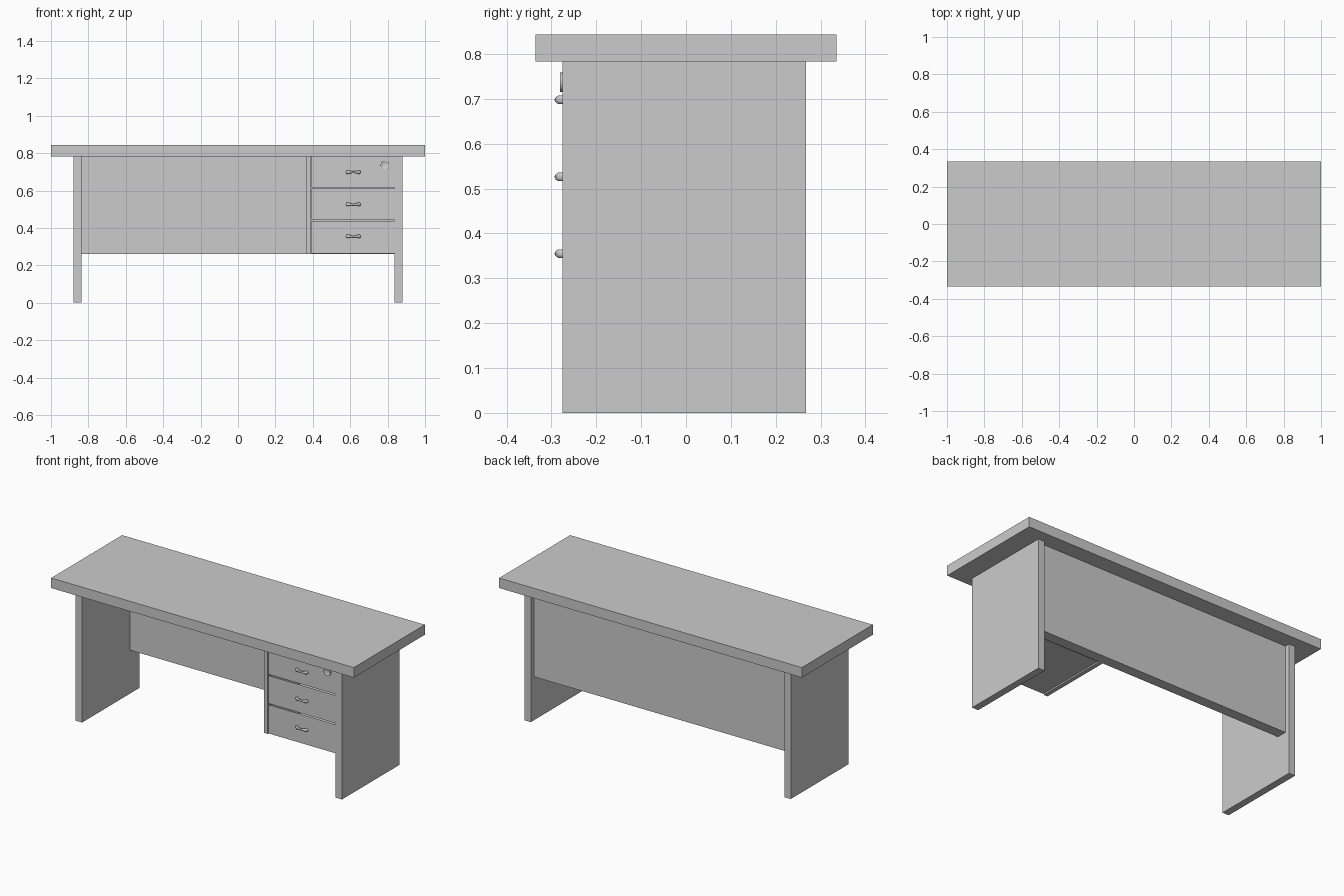
import bpy, bmesh, math
from mathutils import Matrix, Vector

if "Cube" in bpy.data.objects:
    bpy.data.objects.remove(bpy.data.objects["Cube"])


def finish(name, bm, smooth=False):
    bmesh.ops.recalc_face_normals(bm, faces=bm.faces[:])
    me = bpy.data.meshes.new(name)
    bm.to_mesh(me)
    bm.free()
    ob = bpy.data.objects.new(name, me)
    bpy.context.collection.objects.link(ob)
    if smooth:
        bpy.ops.object.select_all(action='DESELECT')
        bpy.context.view_layer.objects.active = ob
        ob.select_set(True)
        bpy.ops.object.shade_smooth_by_angle(angle=math.radians(40))
    return ob


def add_box(bm, x, y, z):
    size = (x[1] - x[0], y[1] - y[0], z[1] - z[0])
    mid = (sum(x) / 2, sum(y) / 2, sum(z) / 2)
    bmesh.ops.create_cube(bm, size=1,
                          matrix=Matrix.Translation(mid) @ Matrix.Diagonal((*size, 1)))


def box(name, x, y, z):
    bm = bmesh.new()
    add_box(bm, x, y, z)
    return finish(name, bm)


FRONT, UNDER = -0.275, 0.783

# Table top, end panels, back panel and drawer divider
box("table_top", (-1, 1), (-0.335, 0.335), (UNDER, 0.843))
for side, x in (("left", (-0.88, -0.838)), ("right", (0.838, 0.88))):
    box(side + "_end_panel", x, (FRONT, 0.268), (0, UNDER))
box("back_panel", (-0.838, 0.838), (0.177, 0.239), (0.26, UNDER))
box("drawer_divider", (0.363, 0.388), (FRONT, 0.177), (0.26, UNDER))


def drawer(name, z0, z1):
    # Open-topped tray: box with its top face inset and pushed down
    bm = bmesh.new()
    add_box(bm, (0.393, 0.836), (FRONT + 0.001, 0.17), (z0, z1))
    bm.faces.ensure_lookup_table()
    top = max(bm.faces, key=lambda f: f.calc_center_median().z)
    bmesh.ops.inset_region(bm, faces=[top], thickness=0.018)
    bmesh.ops.translate(bm, verts=top.verts[:], vec=(0, 0, -(z1 - z0) + 0.015))
    finish(name, bm)


def handle(name, cx, cz):
    # Bowed pull swept along a path, thick at the ends and slim in the middle
    half = [(-0.033, 0.004, 0.0095), (-0.033, -0.004, 0.0098), (-0.029, -0.0085, 0.0098),
            (-0.021, -0.0115, 0.0078), (-0.010, -0.0135, 0.0058), (0, -0.014, 0.0054)]
    path = half + [(-x, y, r) for x, y, r in half[-2::-1]]
    pts = [Vector((x, y, 0)) for x, y, r in path]
    n, bm, rings = 14, bmesh.new(), []
    for i, (x, y, r) in enumerate(path):
        t = (pts[min(i + 1, len(pts) - 1)] - pts[max(i - 1, 0)]).normalized()
        u, w = Vector((-t.y, t.x, 0)), Vector((0, 0, 1))
        c = Vector((cx + x, FRONT + y, cz))
        ring = []
        for k in range(n):
            a = 2 * math.pi * k / n
            ring.append(bm.verts.new(c + u * (r * 0.7 * math.cos(a)) + w * (r * math.sin(a))))
        rings.append(ring)
    for a, b in zip(rings, rings[1:]):
        for k in range(n):
            bm.faces.new((a[k], a[(k + 1) % n], b[(k + 1) % n], b[k]))
    bm.faces.new(rings[0])
    bm.faces.new(rings[-1])
    finish(name, bm, smooth=True)


# Three stacked drawers, each with a pull
for label, z0, z1, hz in (("top", 0.617, 0.781, 0.698), ("middle", 0.443, 0.610, 0.526),
                          ("bottom", 0.264, 0.436, 0.355)):
    drawer(label + "_drawer", z0, z1)
    handle(label + "_drawer_handle", 0.617, hz)

# Round lock with a shallow dished face
bm = bmesh.new()
bmesh.ops.create_cone(bm, cap_ends=True, segments=32, radius1=0.022, radius2=0.022, depth=0.012,
                      matrix=Matrix.Translation((0.785, FRONT, 0.737)) @ Matrix.Rotation(math.pi / 2, 4, 'X'))
face = min(bm.faces, key=lambda f: f.calc_center_median().y)
bmesh.ops.inset_region(bm, faces=[face], thickness=0.004)
bmesh.ops.translate(bm, verts=face.verts[:], vec=(0, 0.003, 0))
finish("drawer_lock", bm, smooth=True)
